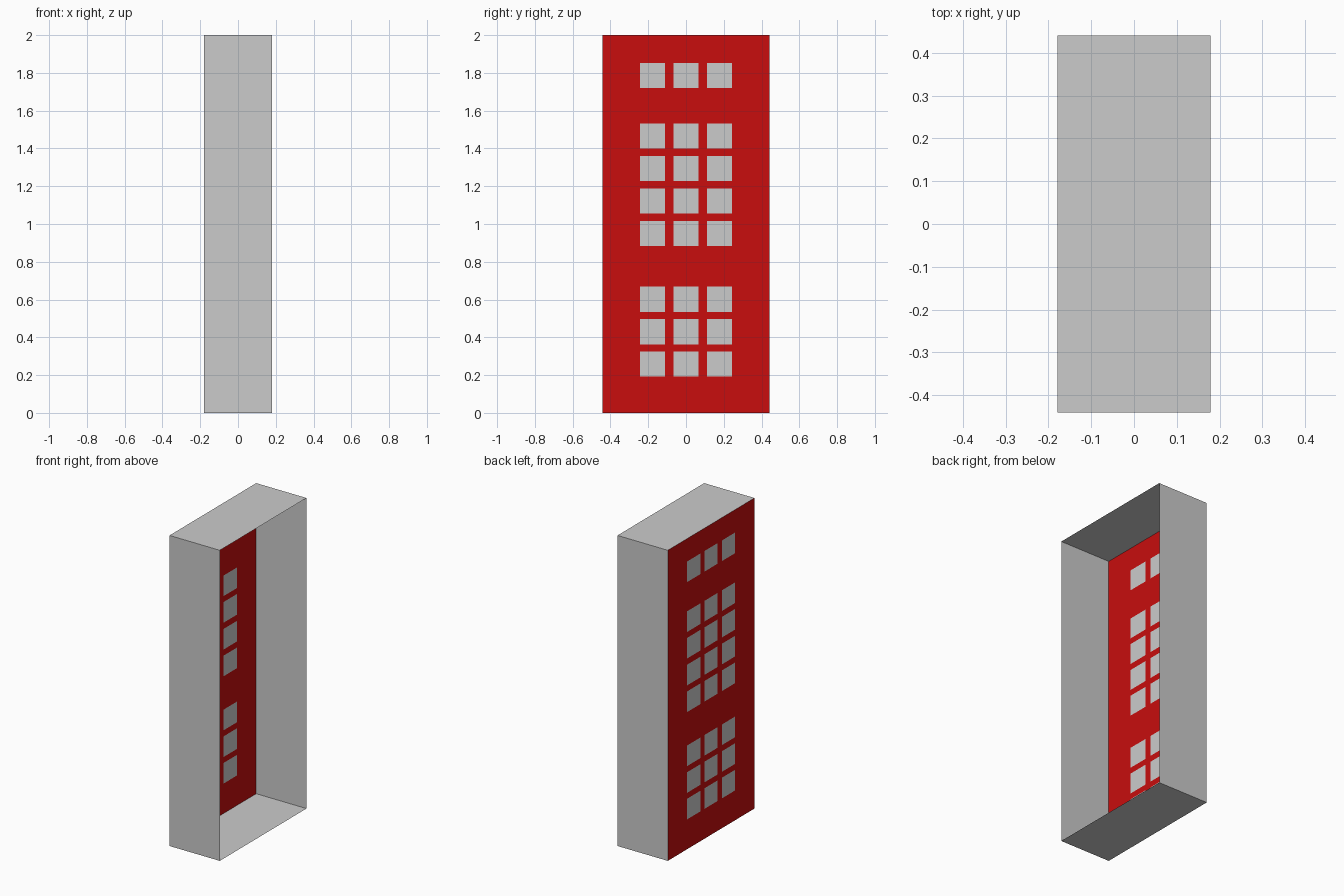
import bpy
import bmesh

if "Cube" in bpy.data.objects:
    bpy.data.objects.remove(bpy.data.objects["Cube"])

HX, HY, H = 0.179, 0.441, 2.0      # half depth, half width, height
PANE = 0.133                       # square pane size
COLS = [-0.243, -0.0665, 0.11]     # left edge of each pane column
ROWS = [0.192, 0.363, 0.535, 0.883, 1.055, 1.228, 1.399, 1.72]  # pane bottoms


def make_object(name, quads, color=None):
    bm = bmesh.new()
    for quad in quads:
        bm.faces.new([bm.verts.new(p) for p in quad])
    bmesh.ops.remove_doubles(bm, verts=bm.verts, dist=1e-5)
    mesh = bpy.data.meshes.new(name)
    bm.to_mesh(mesh)
    bm.free()
    obj = bpy.data.objects.new(name, mesh)
    bpy.context.collection.objects.link(obj)
    if color:
        mat = bpy.data.materials.new(name + "_paint")
        mat.diffuse_color = color
        mat.use_nodes = True
        mat.node_tree.nodes["Principled BSDF"].inputs["Base Color"].default_value = mat.diffuse_color
        mesh.materials.append(mat)
    return obj


# Frame shell: four thin sides, open towards +x
ring = [(-HY, 0), (HY, 0), (HY, H), (-HY, H)]
make_object("frame_shell", [
    [(-HX, *a), (-HX, *b), (HX, *b), (HX, *a)]
    for a, b in zip(ring, ring[1:] + ring[:1])])

# Door panel: a grid whose cells are either red panel or grey pane
ys = sorted([-HY, HY] + COLS + [c + PANE for c in COLS])
zs = sorted([0, H] + ROWS + [r + PANE for r in ROWS])
panel, panes = [], []
for i in range(len(ys) - 1):
    for j in range(len(zs) - 1):
        y0, y1, z0, z1 = ys[i], ys[i + 1], zs[j], zs[j + 1]
        quad = [(-HX, y0, z0), (-HX, y0, z1), (-HX, y1, z1), (-HX, y1, z0)]
        (panes if i % 2 and j % 2 else panel).append(quad)

make_object("door_panel", panel, (0.58, 0.004, 0.004, 1))
make_object("window_panes", panes)
